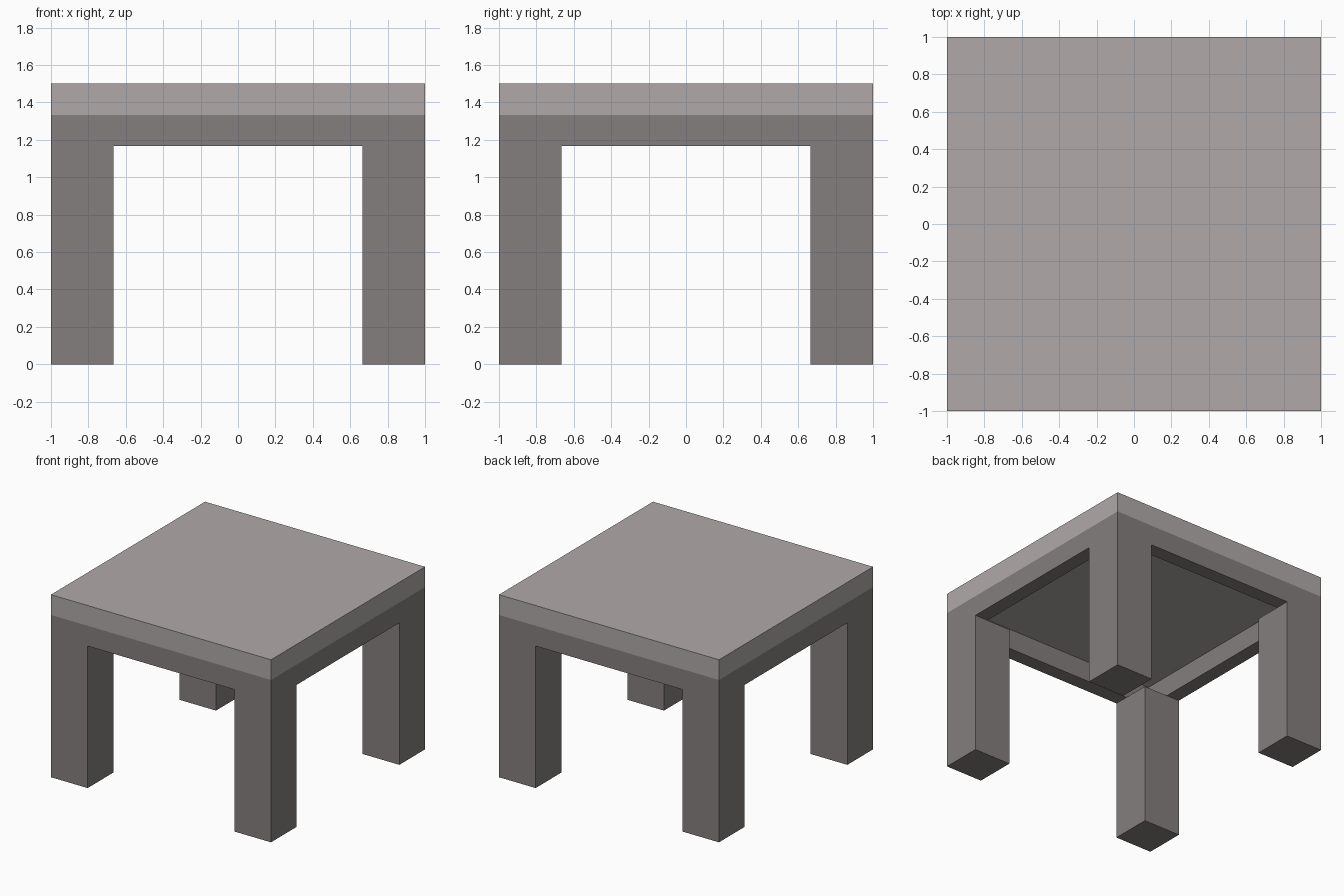
import bpy
import bmesh
from mathutils import Matrix, Vector

cube = bpy.data.objects.get("Cube")
if cube:
    bpy.data.objects.remove(cube, do_unlink=True)

UNIT = 1 / 6          # board thickness; every size is a multiple of it
LEG_TOP = 7 * UNIT
APRON_TOP = 8 * UNIT
TABLE_TOP = 9 * UNIT


def make_material(name, color):
    mat = bpy.data.materials.new(name)
    mat.use_nodes = True
    mat.diffuse_color = color
    mat.node_tree.nodes["Principled BSDF"].inputs["Base Color"].default_value = color
    return mat


def add_object(name, bm, mat):
    mesh = bpy.data.meshes.new(name)
    bmesh.ops.recalc_face_normals(bm, faces=bm.faces[:])
    bm.to_mesh(mesh)
    bm.free()
    mesh.materials.append(mat)
    obj = bpy.data.objects.new(name, mesh)
    bpy.context.collection.objects.link(obj)
    return obj


def add_box(name, low, high, mat):
    low, high = Vector(low), Vector(high)
    bm = bmesh.new()
    placement = Matrix.Translation((low + high) / 2) @ Matrix.Diagonal((*(high - low), 1))
    bmesh.ops.create_cube(bm, size=1, matrix=placement)
    return add_object(name, bm, mat)


light_stone = make_material("light warm grey", (0.434, 0.402, 0.397, 1))
dark_stone = make_material("dark warm grey", (0.235, 0.212, 0.209, 1))

# Table top
add_box("table_top", (-1, -1, APRON_TOP), (1, 1, TABLE_TOP), light_stone)

# Apron: a square frame flush with the table top
bm = bmesh.new()
bmesh.ops.create_grid(bm, x_segments=1, y_segments=1, size=1,
                      matrix=Matrix.Translation((0, 0, LEG_TOP)))
centre = bm.faces[:]
bmesh.ops.inset_region(bm, faces=centre, thickness=UNIT, use_boundary=True)
bmesh.ops.delete(bm, geom=centre, context='FACES')
frame = bmesh.ops.extrude_face_region(bm, geom=bm.faces[:], use_keep_orig=True)
bmesh.ops.translate(bm, vec=(0, 0, APRON_TOP - LEG_TOP),
                    verts=[v for v in frame["geom"] if isinstance(v, bmesh.types.BMVert)])
add_object("apron", bm, dark_stone)

# Square legs at the four corners, ending under the apron
leg_width = 2 * UNIT
for side, x in (("right", -1), ("left", 1 - leg_width)):
    for end, y in (("front", -1), ("back", 1 - leg_width)):
        add_box(f"{end}_{side}_leg", (x, y, 0),
                (x + leg_width, y + leg_width, LEG_TOP), dark_stone)
